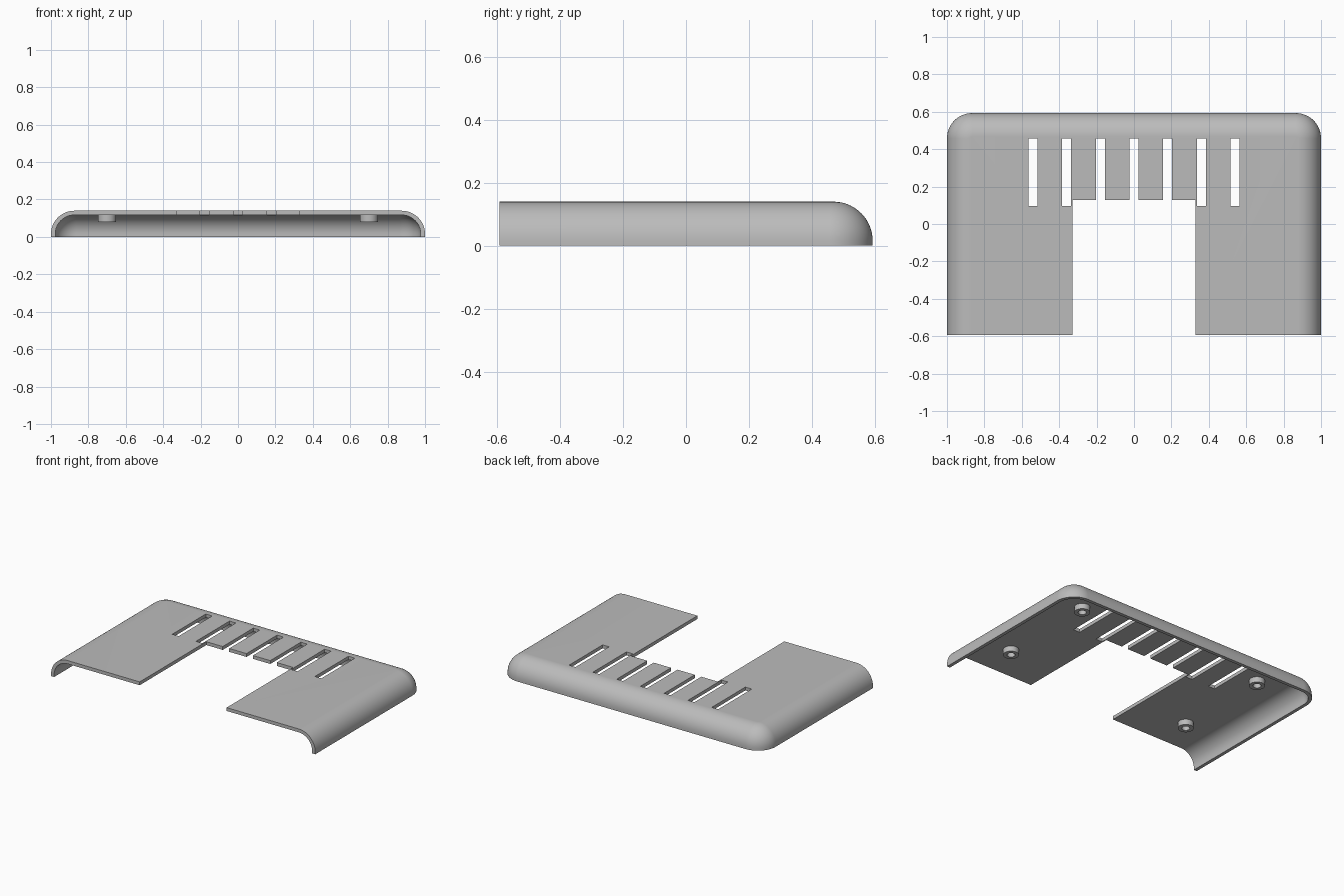
import bpy
import bmesh
from math import sin, cos, pi, radians
from mathutils import Matrix, Vector

if "Cube" in bpy.data.objects:
    bpy.data.objects.remove(bpy.data.objects["Cube"], do_unlink=True)

HALF_W, HALF_D, HEIGHT = 1.0, 0.593, 0.14
WALL, CORNER, ROUND = 0.023, 0.135, 0.125
STEPS = 14

grey = bpy.data.materials.new("mid grey")
grey.use_nodes = True
colour = (0.5, 0.5, 0.5, 1)
grey.diffuse_color = colour
grey.node_tree.nodes["Principled BSDF"].inputs["Base Color"].default_value = colour


def make_object(name, bm):
    bmesh.ops.recalc_face_normals(bm, faces=bm.faces)
    mesh = bpy.data.meshes.new(name)
    bm.to_mesh(mesh)
    bm.free()
    mesh.materials.append(grey)
    obj = bpy.data.objects.new(name, mesh)
    bpy.context.collection.objects.link(obj)
    return obj


def dome(name, offset, front, bottom):
    """Solid with rounded back corners and a rounded upper edge, flat at the front."""
    bm = bmesh.new()
    bend = ROUND - offset
    top = HEIGHT - offset
    levels = [(0, bottom)]
    for i in range(STEPS + 1):
        a = pi / 2 * i / STEPS
        levels.append((bend * (1 - cos(a)), top - bend + bend * sin(a)))
    rings = []
    for inset, z in levels:
        x, y = HALF_W - offset - inset, HALF_D - offset - inset
        r = CORNER - offset - inset
        half = [(x, front)]
        for i in range(STEPS + 1):
            a = pi / 2 * i / STEPS
            half.append((x - r + r * cos(a), y - r + r * sin(a)))
        outline = half + [(-px, py) for px, py in reversed(half)]
        rings.append([bm.verts.new((px, py, z)) for px, py in outline])
    for low, high in zip(rings, rings[1:]):
        for i in range(len(low) - 1):
            bm.faces.new((low[i], low[i + 1], high[i + 1], high[i]))
    bm.faces.new(rings[0])
    bm.faces.new(rings[-1])
    # flat front end
    bm.faces.new([r[0] for r in rings] + [r[-1] for r in reversed(rings)])
    return make_object(name, bm)


def box(name, x0, x1, y0, y1):
    bm = bmesh.new()
    mid = Vector(((x0 + x1) / 2, (y0 + y1) / 2, HEIGHT))
    size = Matrix.Diagonal((x1 - x0, y1 - y0, 0.2, 1))
    bmesh.ops.create_cube(bm, size=1, matrix=Matrix.Translation(mid) @ size)
    return make_object(name, bm)


def activate(obj):
    bpy.ops.object.select_all(action='DESELECT')
    obj.select_set(True)
    bpy.context.view_layer.objects.active = obj


def cut(target, cutter):
    cutter.hide_render = True
    mod = target.modifiers.new("cut", 'BOOLEAN')
    mod.operation = 'DIFFERENCE'
    mod.solver = 'EXACT'
    mod.object = cutter
    activate(target)
    bpy.ops.object.modifier_apply(modifier=mod.name)
    bpy.data.objects.remove(cutter, do_unlink=True)


# Hollow cover, open at the front and underneath
cover = dome("cover_shell", 0, -HALF_D, 0)
cut(cover, dome("hollow_cutter", WALL, -HALF_D - 0.2, -0.1))

# Large front notch and the row of vent slots
cut(cover, box("notch_cutter", -0.329, 0.329, -0.9, 0.127))
for i in range(-3, 4):
    x = i * 0.18
    cut(cover, box("slot_cutter", x - 0.0245, x + 0.0245, 0.095, 0.458))

activate(cover)
bpy.ops.object.shade_smooth_by_angle(angle=radians(30))
weighted = cover.modifiers.new("even shading", 'WEIGHTED_NORMAL')
weighted.keep_sharp = True


# Four hollow screw bosses under the top
def boss(name, x, y, outer=0.049, inner=0.025, low=0.08, high=0.119, sides=32):
    bm = bmesh.new()
    section = [(inner, low), (outer, low), (outer, high), (inner, high)]
    rings = []
    for k in range(sides):
        a = 2 * pi * k / sides
        rings.append([bm.verts.new((x + r * cos(a), y + r * sin(a), z)) for r, z in section])
    for k in range(sides):
        a, b = rings[k], rings[(k + 1) % sides]
        for j in range(4):
            n = (j + 1) % 4
            bm.faces.new((a[j], a[n], b[n], b[j]))
    activate(make_object(name, bm))
    bpy.ops.object.shade_smooth_by_angle(angle=radians(30))


for side, x in (("left", 0.7), ("right", -0.7)):
    for end, y in (("front", -0.34), ("back", 0.34)):
        boss(f"{end}_{side}_boss", x, y)
